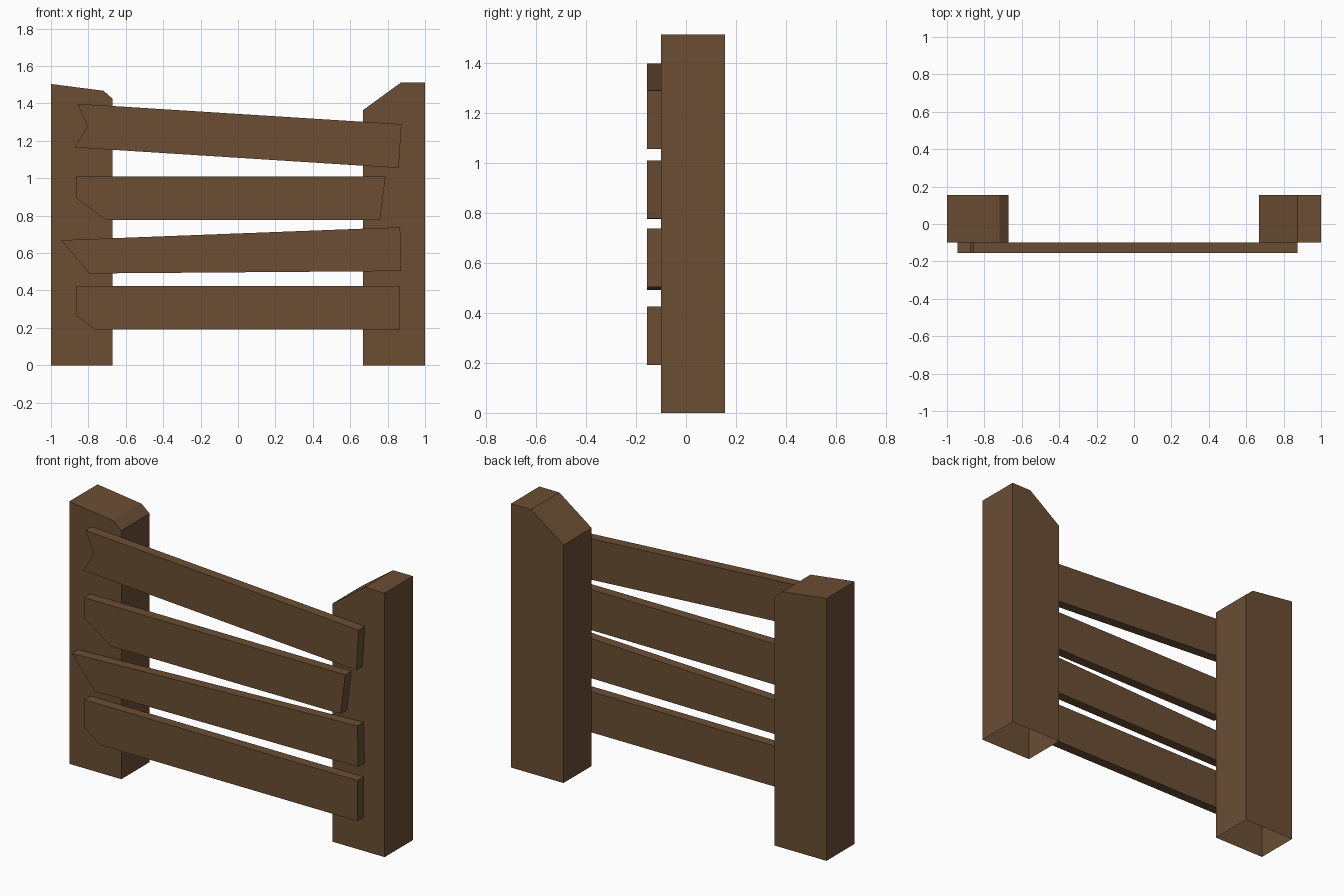
import bpy, bmesh

if "Cube" in bpy.data.objects:
    bpy.data.objects.remove(bpy.data.objects["Cube"])

wood = bpy.data.materials.new("brown wood")
wood.diffuse_color = (0.147, 0.076, 0.034, 1)
wood.use_nodes = True
wood.node_tree.nodes["Principled BSDF"].inputs["Base Color"].default_value = wood.diffuse_color


def extrude_profile(name, points, y_front, y_back, open_bottom=False):
    """Extrude an x-z outline along y; optionally leave the ground face open."""
    bm = bmesh.new()
    face = bm.faces.new([bm.verts.new((x, y_front, z)) for x, z in points])
    ext = bmesh.ops.extrude_face_region(bm, geom=[face], use_keep_orig=True)
    moved = [v for v in ext["geom"] if isinstance(v, bmesh.types.BMVert)]
    bmesh.ops.translate(bm, verts=moved, vec=(0, y_back - y_front, 0))
    bmesh.ops.recalc_face_normals(bm, faces=bm.faces[:])
    if open_bottom:
        ground = [f for f in bm.faces if all(v.co.z < 1e-4 for v in f.verts)]
        bmesh.ops.delete(bm, geom=ground, context='FACES_ONLY')
    mesh = bpy.data.meshes.new(name)
    bm.to_mesh(mesh)
    bm.free()
    mesh.materials.append(wood)
    obj = bpy.data.objects.new(name, mesh)
    bpy.context.collection.objects.link(obj)
    return obj


# Posts with roughly cut tops, open underneath
posts = {
    "left_post": [(-1, 0), (-0.67, 0), (-0.67, 1.425), (-0.72, 1.468), (-1, 1.504)],
    "right_post": [(0.668, 0), (1, 0), (1, 1.513), (0.873, 1.513), (0.668, 1.364)],
}
for name, outline in posts.items():
    extrude_profile(name, outline, -0.1, 0.156, open_bottom=True)

# Crooked planks with broken ends, top to bottom
planks = [
    [(-0.858, 1.398), (0.874, 1.289), (0.859, 1.055), (-0.873, 1.165), (-0.805, 1.279)],
    [(-0.867, 1.01), (0.789, 1.01), (0.76, 0.778), (-0.703, 0.776), (-0.867, 0.895)],
    [(-0.945, 0.669), (0.867, 0.738), (0.872, 0.504), (-0.797, 0.491)],
    [(-0.867, 0.425), (0.867, 0.425), (0.867, 0.192), (-0.765, 0.192), (-0.867, 0.267)],
]
for i, outline in enumerate(planks, 1):
    extrude_profile(f"plank_{i}", outline, -0.156, -0.1)
